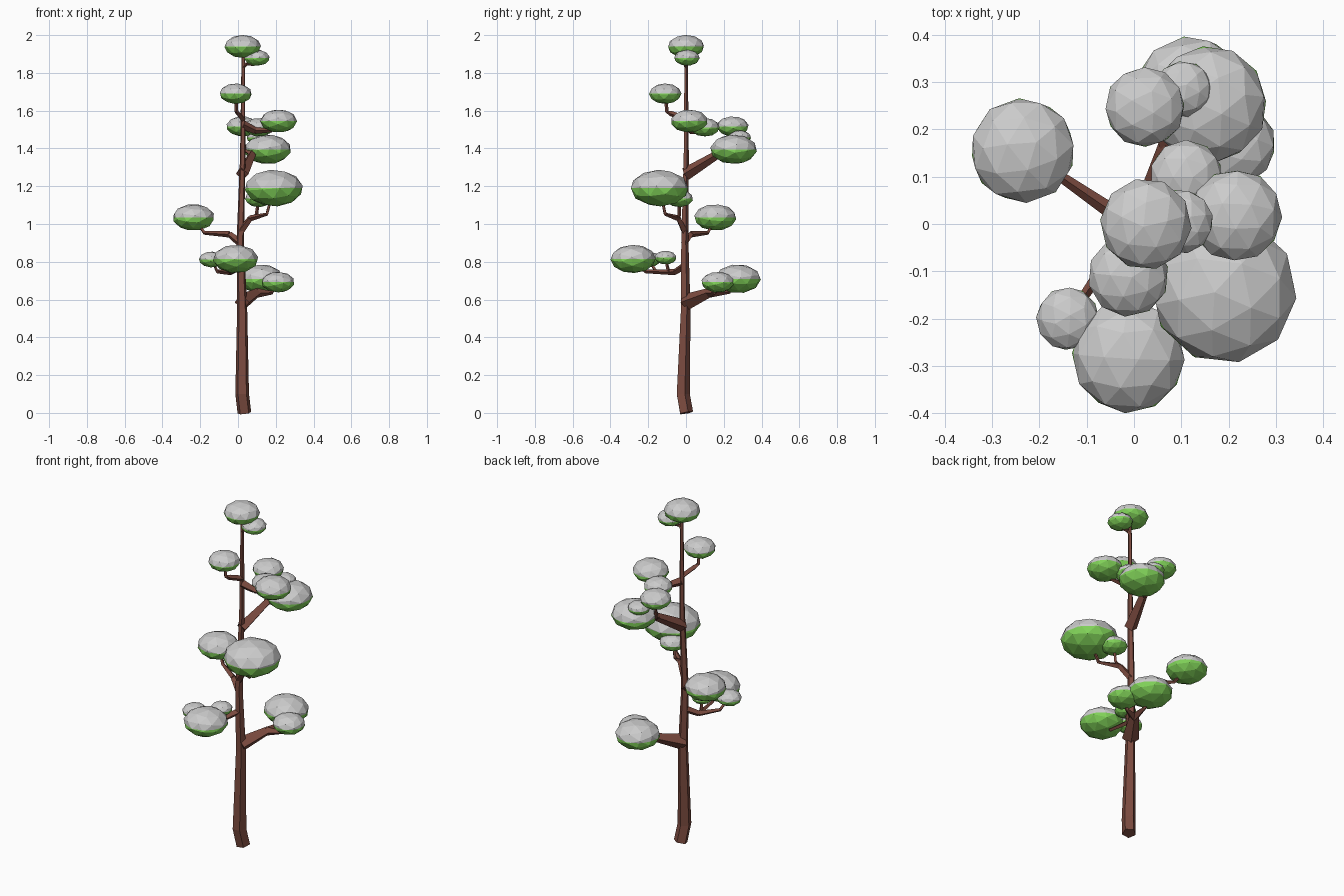
import bpy, bmesh, math, random
from mathutils import Vector, Matrix, Euler

if "Cube" in bpy.data.objects:
    bpy.data.objects.remove(bpy.data.objects["Cube"])

random.seed(7)


def material(name, rgb):
    m = bpy.data.materials.new(name)
    m.diffuse_color = (*rgb, 1)
    m.use_nodes = True
    m.node_tree.nodes["Principled BSDF"].inputs["Base Color"].default_value = m.diffuse_color
    return m


BARK = material("bark", (0.20, 0.07, 0.05))
LEAF = material("leaf_green", (0.22, 0.65, 0.10))
SNOW = material("snow_grey", (0.8, 0.8, 0.8))


def finish(name, bm, mats):
    bmesh.ops.recalc_face_normals(bm, faces=bm.faces)
    me = bpy.data.meshes.new(name)
    bm.to_mesh(me)
    bm.free()
    for m in mats:
        me.materials.append(m)
    ob = bpy.data.objects.new(name, me)
    bpy.context.collection.objects.link(ob)


def limb(name, pos, radii, sides=4):
    """Tapered faceted tube through the given points."""
    bm = bmesh.new()
    rings = []
    for i, p in enumerate(pos):
        t = (pos[min(i + 1, len(pos) - 1)] - pos[max(i - 1, 0)]).normalized()
        ref = Vector((0, 1, 0)) if abs(t.z) > 0.85 else Vector((0, 0, 1))
        u = (ref - t * ref.dot(t)).normalized()
        w = t.cross(u)
        angles = [2 * math.pi * k / sides for k in range(sides)]
        rings.append([bm.verts.new(p + (u * math.cos(a) + w * math.sin(a)) * radii[i]) for a in angles])
    for a, b in zip(rings, rings[1:]):
        for k in range(sides):
            j = (k + 1) % sides
            bm.faces.new((a[k], a[j], b[j], b[k]))
    bm.faces.new(rings[0])
    bm.faces.new(rings[-1])
    finish(name, bm, [BARK])


def clump(name, centre, r):
    """Flattened low-poly leaf ball: green below, snow above its middle."""
    bm = bmesh.new()
    bmesh.ops.create_icosphere(bm, subdivisions=2, radius=1)
    tilt = Euler((random.uniform(-.5, .5), random.uniform(-.5, .5), random.uniform(0, 6)))
    bm.transform(tilt.to_matrix().to_4x4())
    bmesh.ops.bisect_plane(bm, geom=bm.verts[:] + bm.edges[:] + bm.faces[:], dist=0.01,
                           plane_co=(0, 0, 0), plane_no=(0, 0, 1))
    for f in bm.faces:
        f.material_index = 1 if f.calc_center_median().z > 0 else 0
    bm.transform(Matrix.Translation(centre) @ Matrix.Diagonal((r, r, r * 0.63, 1)))
    finish(name, bm, [LEAF, SNOW])


# Trunk with a kinked foot
trunk = [Vector(p) for p in ((.034, 0, 0), (.022, -.018, .1), (.022, -.004, .55),
                             (.012, -.008, .9), (.025, 0, 1.35), (.028, 0, 1.93))]
limb("trunk", trunk, [.038, .038, .028, .021, .015, .009], 5)


def on_trunk(z):
    for a, b in zip(trunk, trunk[1:]):
        if a.z <= z <= b.z:
            return a.lerp(b, (z - a.z) / (b.z - a.z))


# Boughs: name, height on trunk, thickness, elbow, leaf clumps (x, y, z, radius)
boughs = [
    ("low_back", .585, .045, (.1, .12, .635), [(.12, .275, .71, .122), (.212, .168, .692, .088)]),
    ("low_front", .78, .02, (-.04, -.06, .745),
     [(-.012, -.28, .815, .12), (-.14, -.2, .812, .067), (-.03, -.108, .822, .058)]),
    ("left", .9, .022, (-.045, .025, .945), [(-.235, .155, 1.035, .112)]),
    ("middle", .96, .02, (.065, -.04, 1.03), [(.19, -.14, 1.19, .155), (.11, -.035, 1.135, .073)]),
    ("high_back", 1.265, .035, (.075, .17, 1.37),
     [(.157, .252, 1.395, .125), (.023, .247, 1.517, .085), (.105, .285, 1.458, .06)]),
    ("high_right", 1.525, .025, (.09, .022, 1.495), [(.215, .018, 1.545, .098), (.11, .1, 1.512, .078)]),
    ("high_front", 1.555, .016, (0, -.08, 1.585), [(-.012, -.11, 1.69, .086)]),
    ("top", 1.83, .009, (.045, 0, 1.85), [(.1, .005, 1.88, .068)]),
]
for name, z, thick, elbow, leaves in boughs:
    elbow = Vector(elbow)
    r = thick * 0.4 + 0.008
    limb(name + "_branch", [on_trunk(z), elbow], [thick, r])
    for i, (*c, size) in enumerate(leaves, 1):
        # Twig runs outward first, sags a little, then rises into its clump
        c = Vector(c)
        bend = elbow.lerp(c, 0.7)
        bend.z = elbow.z + (c.z - elbow.z) * 0.2 - 0.01
        limb(f"{name}_twig_{i}", [elbow, bend, c], [r, .010, .007])
        clump(f"{name}_leaf_clump_{i}", c, size)

# Crown at the trunk tip
clump("crown_leaf_clump", Vector((.025, 0, 1.94)), .097)
